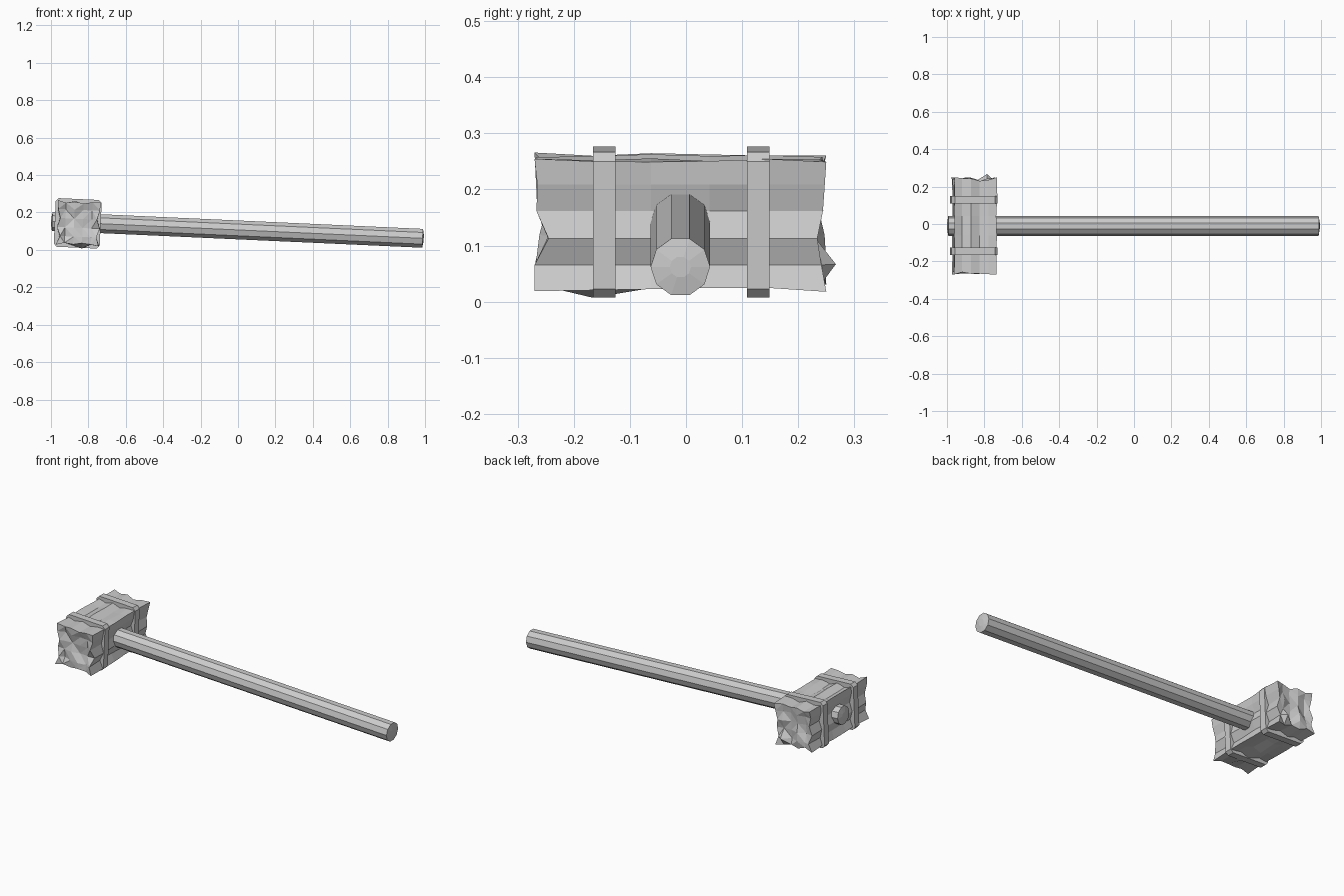
import bpy, bmesh, math, random
from mathutils import Matrix, Vector

old = bpy.data.objects.get("Cube")
if old:
    bpy.data.objects.remove(old, do_unlink=True)

random.seed(4)
TILT = math.radians(2.6)

grey = bpy.data.materials.new("plain grey")
grey.use_nodes = True
colour = (0.6, 0.6, 0.6, 1)
grey.diffuse_color = colour
grey.node_tree.nodes["Principled BSDF"].inputs["Base Color"].default_value = colour


def finish(bm, name, centre):
    """Lean the part with the handle and store it as an object."""
    bmesh.ops.recalc_face_normals(bm, faces=bm.faces)
    bm.transform(Matrix.Translation(centre) @ Matrix.Rotation(TILT, 4, 'Y'))
    mesh = bpy.data.meshes.new(name)
    bm.to_mesh(mesh)
    bm.free()
    mesh.materials.append(grey)
    obj = bpy.data.objects.new(name, mesh)
    bpy.context.collection.objects.link(obj)
    return obj


def box(size):
    bm = bmesh.new()
    bmesh.ops.create_cube(bm, size=1)
    bm.transform(Matrix.Diagonal((*size, 1)))
    return bm


# Rough stone head: a gridded block with hewn, rippled faces
SIZE = Vector((0.234, 0.52, 0.24))
bm = box(SIZE)
bmesh.ops.subdivide_edges(bm, edges=bm.edges[:], cuts=4, use_grid_fill=True)
DENTS = (0.0, 0.016, 0.0, 0.016, 0.003, 0.0)   # ripple, from one side to the other
for v in bm.verts:
    start = v.co.copy()
    step = [round((start[i] / SIZE[i] + 0.5) * 5) for i in range(3)]
    outer = [step[i] in (0, 5) for i in range(3)]
    if outer[0]:
        depth = DENTS[step[2]] + random.uniform(0, 0.006)
        v.co.x -= math.copysign(depth, start.x)
    if outer[2]:
        depth = DENTS[step[0]] * 0.8 + random.uniform(0, 0.008)
        v.co.z -= math.copysign(depth, start.z)
    if outer[1] and sum(outer) < 3:
        v.co.y -= math.copysign(random.uniform(0, 0.026), start.y)
    # The two proud chips, below the front and on the back face
    if step[0] == 3 and step[1] == 1 and step[2] == 0:
        v.co.z = -SIZE.z / 2 - 0.014
    if step[0] == 4 and step[1] == 5 and step[2] == 1:
        v.co.y = SIZE.y / 2 + 0.017
bmesh.ops.triangulate(bm, faces=[f for f in bm.faces if abs(f.normal.y) > 0.5])
finish(bm, "hammer_head", (-0.853, -0.01, 0.142))

# Straps around the head, with chamfered corners
for name, y in (("front_strap", -0.146), ("back_strap", 0.129)):
    bm = box((0.246, 0.04, 0.26))
    corners = [e for e in bm.edges if abs(e.verts[0].co.y - e.verts[1].co.y) > 0.01]
    bmesh.ops.bevel(bm, geom=corners, offset=0.016, segments=1, affect='EDGES')
    finish(bm, name, (-0.857, y, 0.142))

# Ten-sided handle through the head, with slightly domed ends
bm = bmesh.new()
bmesh.ops.create_cone(bm, cap_ends=True, segments=10, radius1=0.053,
                      radius2=0.053, depth=1.982)
caps = [f for f in bm.faces if len(f.verts) == 10]
for cap in caps:
    side = math.copysign(1, cap.calc_center_median().z)
    bmesh.ops.inset_region(bm, faces=[cap], thickness=0.034)
    for v in cap.verts:
        v.co.z += side * 0.006
bm.transform(Matrix.Rotation(math.pi / 2, 4, 'Y'))
finish(bm, "handle", (-0.003, -0.01, 0.107))
